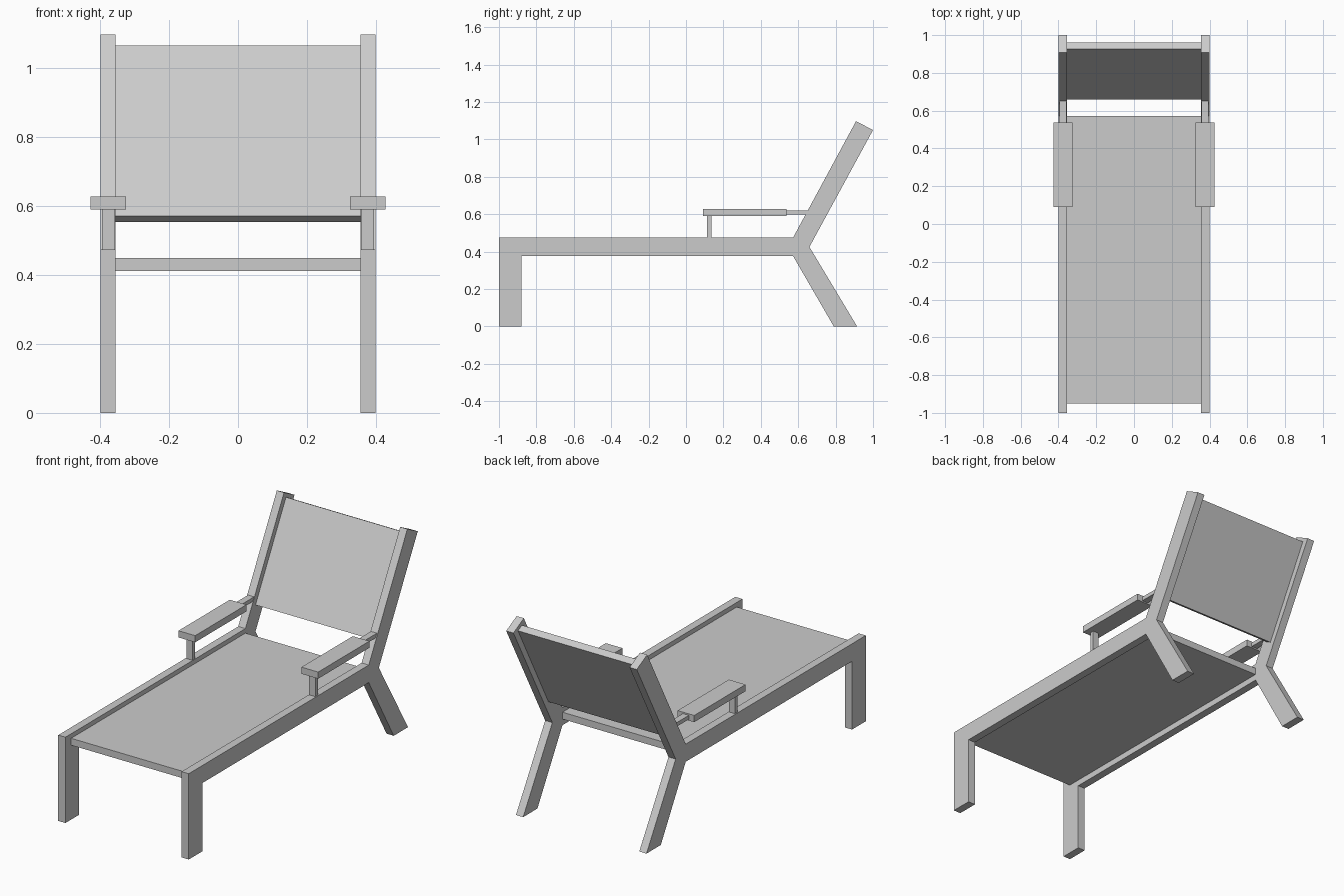
import bpy, bmesh

if "Cube" in bpy.data.objects:
    bpy.data.objects.remove(bpy.data.objects["Cube"])


def extrude_x(name, profile, x0, x1):
    """Extrude a (y, z) profile from x0 to x1."""
    bm = bmesh.new()
    face = bm.faces.new([bm.verts.new((x0, y, z)) for y, z in profile])
    ext = bmesh.ops.extrude_face_region(bm, geom=[face])
    verts = [g for g in ext["geom"] if isinstance(g, bmesh.types.BMVert)]
    bmesh.ops.translate(bm, verts=verts, vec=(x1 - x0, 0, 0))
    bmesh.ops.recalc_face_normals(bm, faces=bm.faces)
    mesh = bpy.data.meshes.new(name)
    bm.to_mesh(mesh)
    bm.free()
    obj = bpy.data.objects.new(name, mesh)
    bpy.context.collection.objects.link(obj)
    return obj


def rect(y0, y1, z0, z1):
    return [(y0, z0), (y1, z0), (y1, z1), (y0, z1)]


# Side frame outline: front leg, rail, splayed rear leg and reclined back post
FRAME = [(-1, 0), (-0.88, 0), (-0.88, 0.377), (0.572, 0.377), (0.79, 0),
         (0.915, 0), (0.66, 0.425), (1.0, 1.05), (0.909, 1.097),
         (0.572, 0.474), (-1, 0.474)]

# Armrest connector, its rear end buried in the slanted post
CONNECTOR = [(0.53, 0.597), (0.66, 0.597), (0.67, 0.619), (0.53, 0.619)]

for side, s in (("left", -1), ("right", 1)):
    extrude_x(f"side_frame_{side}", FRAME, s * 0.355, s * 0.399)
    extrude_x(f"armrest_{side}", rect(0.09, 0.538, 0.59, 0.627), s * 0.325, s * 0.427)
    extrude_x(f"armrest_support_{side}", rect(0.112, 0.135, 0.47, 0.592), s * 0.357, s * 0.394)
    extrude_x(f"armrest_connector_{side}", CONNECTOR, s * 0.357, s * 0.394)

# Seat and backrest panels between the frames
extrude_x("seat_panel", rect(-0.95, 0.572, 0.411, 0.449), -0.356, 0.356)
extrude_x("back_panel", [(0.66, 0.571), (0.694, 0.553), (0.96, 1.047), (0.926, 1.065)],
          -0.356, 0.356)
